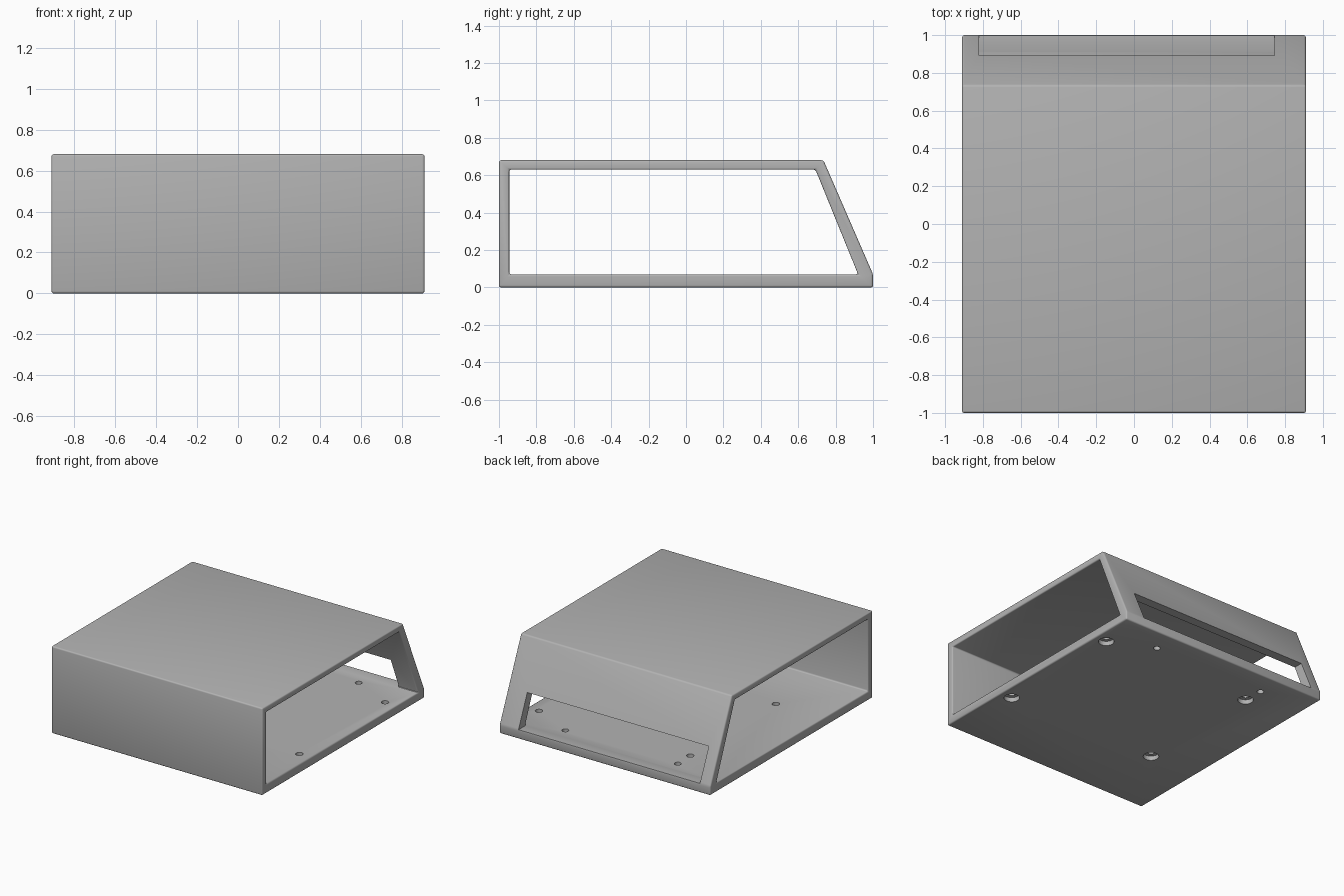
import bpy
import bmesh
import math
from mathutils import Matrix

cube = bpy.data.objects.get("Cube")
if cube:
    bpy.data.objects.remove(cube, do_unlink=True)

HALF_WIDTH = 0.91
FLOOR = 0.07

grey = bpy.data.materials.new("plain grey")
grey.use_nodes = True
grey.diffuse_color = (0.45, 0.45, 0.45, 1)
grey.node_tree.nodes["Principled BSDF"].inputs["Base Color"].default_value = grey.diffuse_color


def make_object(name, bm):
    bmesh.ops.recalc_face_normals(bm, faces=bm.faces)
    mesh = bpy.data.meshes.new(name)
    bm.to_mesh(mesh)
    bm.free()
    obj = bpy.data.objects.new(name, mesh)
    bpy.context.collection.objects.link(obj)
    return obj


def cylinder(name, x, y, bottom, top, radius):
    bm = bmesh.new()
    bmesh.ops.create_cone(bm, cap_ends=True, segments=32, radius1=radius,
                          radius2=radius, depth=top - bottom,
                          matrix=Matrix.Translation((x, y, (bottom + top) / 2)))
    return make_object(name, bm)


def box(name, low, high):
    bm = bmesh.new()
    size = [b - a for a, b in zip(low, high)]
    centre = [(a + b) / 2 for a, b in zip(low, high)]
    bmesh.ops.create_cube(bm, size=1, matrix=Matrix.Translation(centre) @ Matrix.Diagonal((*size, 1)))
    return make_object(name, bm)


# Open-sided sleeve: outer and inner side profiles joined as a ring, then extruded
outer = [(-1, 0), (1, 0), (1, FLOOR), (0.735, 0.68), (-1, 0.68)]
inner = [(-0.945, FLOOR), (0.92, FLOOR), (0.692, 0.63), (-0.945, 0.63)]
bm = bmesh.new()
rings = [[bm.verts.new((-HALF_WIDTH, y, z)) for y, z in loop] for loop in (outer, inner)]
o, i = rings
for face in ([o[0], o[1], i[1], i[0]], [o[1], o[2], i[1]], [o[2], o[3], i[2], i[1]],
             [o[3], o[4], i[3], i[2]], [o[4], o[0], i[0], i[3]]):
    bm.faces.new(face)
extruded = bmesh.ops.extrude_face_region(bm, geom=bm.faces[:])["geom"]
bmesh.ops.translate(bm, vec=(2 * HALF_WIDTH, 0, 0),
                    verts=[v for v in extruded if isinstance(v, bmesh.types.BMVert)])
shell = make_object("sleeve_housing", bm)
shell.data.materials.append(grey)

bevel = shell.modifiers.new("soft edges", "BEVEL")
bevel.width = 0.011
bevel.segments = 3
bevel.limit_method = "ANGLE"
bevel.angle_limit = math.radians(20)

# Long slot in the sloping back wall
cutters = [box("slot_cutter", (-0.82, 0.72, FLOOR + 0.001), (0.745, 1.2, 0.32))]

# Four counterbored screw holes and two small plain holes in the floor
for x in (-0.495, 0.81):
    for y in (-0.40, 0.655):
        cutters.append(cylinder("screw_hole_cutter", x, y, -0.1, 0.2, 0.027))
        cutters.append(cylinder("counterbore_cutter", x, y, -0.1, 0.035, 0.056))
for x in (-0.5, 0.47):
    cutters.append(cylinder("small_hole_cutter", x, 0.815, -0.1, 0.2, 0.025))

for cutter in cutters:
    cut = shell.modifiers.new("cut", "BOOLEAN")
    cut.operation = "DIFFERENCE"
    cut.solver = "EXACT"
    cut.object = cutter

# Apply the cuts and discard the cutters
bpy.ops.object.select_all(action="DESELECT")
shell.select_set(True)
bpy.context.view_layer.objects.active = shell
for name in [m.name for m in shell.modifiers]:
    bpy.ops.object.modifier_apply(modifier=name)
for cutter in cutters:
    bpy.data.objects.remove(cutter, do_unlink=True)
bpy.ops.object.shade_smooth_by_angle(angle=math.radians(35))
